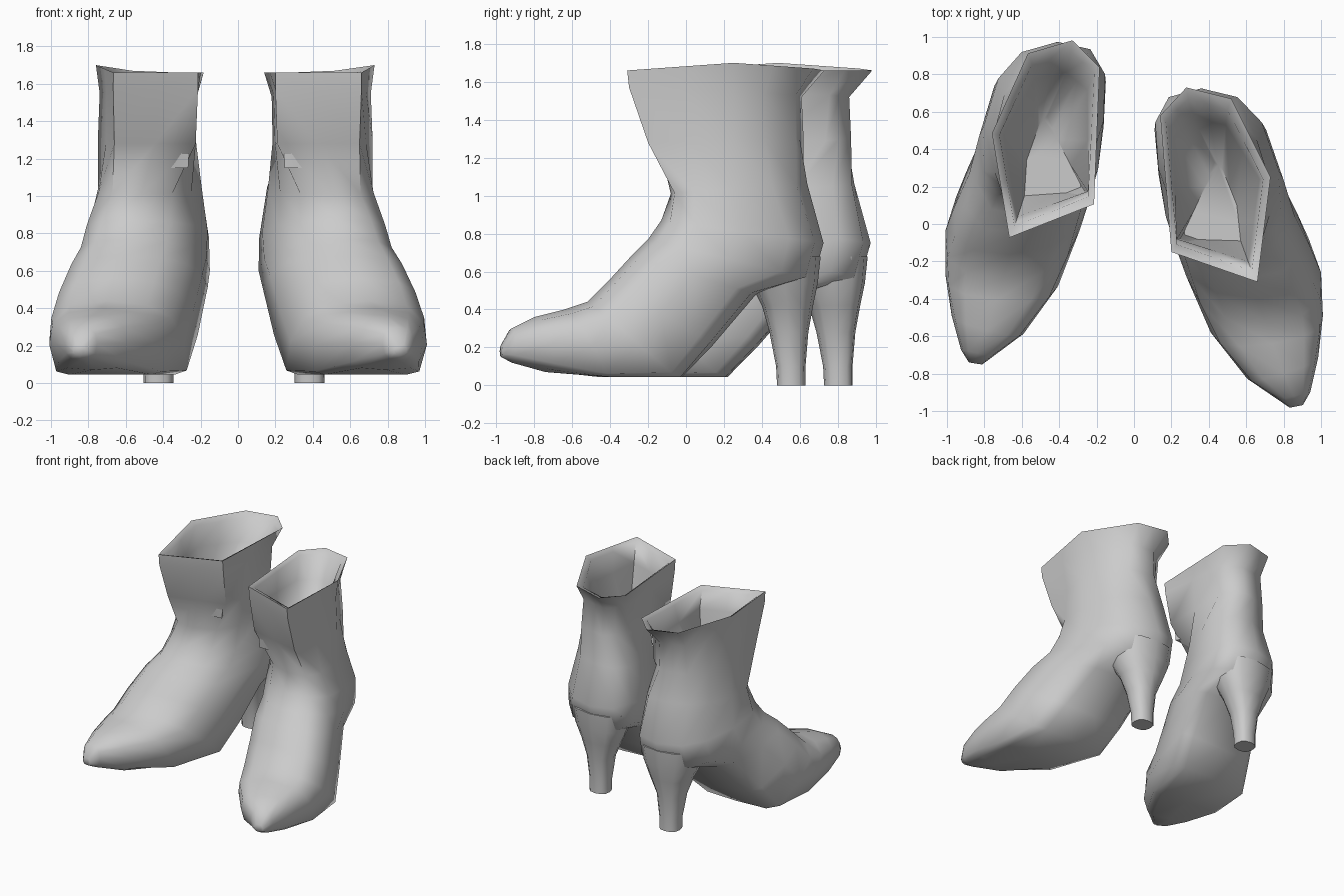
import bpy, bmesh, math
from mathutils import Matrix, Vector

if "Cube" in bpy.data.objects:
    bpy.data.objects.remove(bpy.data.objects["Cube"], do_unlink=True)

grey = bpy.data.materials.new("plain_grey")
grey.use_nodes = True
colour = (0.6, 0.6, 0.6, 1)
grey.diffuse_color = colour
grey.node_tree.nodes["Principled BSDF"].inputs["Base Color"].default_value = colour

# Six-cornered shaft outlines: outer front, side, back, then inner back, side, front
LINING = [
    [(.57, -.09, 1.15), (.55, .10, 1.15), (.47, .30, 1.15),
     (.43, .33, 1.15), (.38, .20, 1.15), (.25, -.08, 1.15)],
    [(.61, -.20, 1.50), (.67, .24, 1.50), (.49, .53, 1.48),
     (.32, .56, 1.48), (.21, .46, 1.48), (.23, -.08, 1.50)],
    [(.63, -.25, 1.64), (.69, .24, 1.67), (.50, .61, 1.64),
     (.29, .67, 1.64), (.17, .55, 1.64), (.23, -.11, 1.64)],
]
SHAFT = [
    [(.66, -.31, 1.66), (.73, .25, 1.70), (.52, .67, 1.67),
     (.28, .73, 1.66), (.14, .58, 1.66), (.20, -.15, 1.66)],
    [(.66, -.30, 1.57), (.71, .25, 1.55), (.52, .58, 1.53),
     (.32, .61, 1.52), (.18, .50, 1.53), (.20, -.14, 1.57)],
    [(.65, -.20, 1.28), (.72, .25, 1.29), (.54, .58, 1.30),
     (.32, .62, 1.30), (.185, .48, 1.29), (.21, -.09, 1.28)],
]
# Sections: front point, back point, half width, sideways skew, lower squareness
FOOT = [
    ((.50, -.08, 1.01), (.38, .64, 1.06), .28, -.12, .8),    # ankle
    ((.54, -.13, .87), (.36, .725, .75), .32, 0, .8),
    ((.57, -.20, .77), (.37, .67, .56), .33, 0, .7),         # heel cup
    ((.61, -.29, .68), (.42, .37, .48), .345, 0, .55),       # arch
    ((.66, -.40, .56), (.51, .14, .21), .36, 0, .45),
    ((.70, -.52, .44), (.58, -.02, .01), .36, .03, .45),     # ball
    ((.74, -.64, .40), (.68, -.43, .01), .30, .15, .45),
    ((.80, -.80, .36), (.79, -.74, .07), .19, .30, .55),
    ((.855, -.92, .30), (.86, -.92, .12), .085, .25, .8),
    ((.868, -.975, .21), (.868, -.975, .15), .035, .20, .8),  # toe tip
]
HEEL = [
    ((.42, .26, .68), (.37, .71, .68), .25, 0, .8),
    ((.40, .34, .54), (.37, .695, .54), .215, 0, .8),
    ((.39, .40, .42), (.37, .67, .42), .16, 0, .8),
    ((.39, .44, .28), (.38, .645, .28), .105, 0, .8),
    ((.385, .475, .10), (.38, .63, .10), .082, 0, .8),
    ((.385, .48, 0), (.38, .63, 0), .08, 0, .8),
]


def power(v, e):
    return math.copysign(abs(v) ** e, v)


def outline(corners):
    """Twelve points: each corner preceded by the middle of the edge before it."""
    pts = [Vector(c) for c in corners]
    return [p for k in range(6) for p in ((pts[k - 1] + pts[k]) / 2, pts[k])]


def oval(front, back, width, skew, lower):
    """Twelve points on a rounded section whose back half can be squarer."""
    f, b = Vector(front), Vector(back)
    ring = []
    for i in range(12):
        t = 2 * math.pi * i / 12
        e = .8 if math.cos(t) > -.01 else lower
        p = (f + b) / 2 + (f - b) / 2 * power(math.cos(t), e)
        ring.append(p + Vector((1, skew, 0)) * width * power(math.sin(t), e))
    return ring


def loft(name, sections, matrix, floor):
    bm = bmesh.new()
    rings = [[bm.verts.new(matrix @ Vector((p.x, p.y, max(p.z, floor)))) for p in s]
             for s in sections]
    for a, b in zip(rings, rings[1:]):
        for i in range(12):
            j = (i + 1) % 12
            bm.faces.new((a[i], a[j], b[j], b[i]))
    bm.faces.new(rings[0])
    bm.faces.new(rings[-1])
    bmesh.ops.recalc_face_normals(bm, faces=bm.faces)
    mesh = bpy.data.meshes.new(name)
    bm.to_mesh(mesh)
    bm.free()
    mesh.materials.append(grey)
    obj = bpy.data.objects.new(name, mesh)
    bpy.context.collection.objects.link(obj)
    bpy.ops.object.select_all(action='DESELECT')
    obj.select_set(True)
    bpy.context.view_layer.objects.active = obj
    bpy.ops.object.shade_smooth_by_angle(angle=math.radians(65))


upper = [outline(s) for s in LINING + SHAFT] + [oval(*s) for s in FOOT]
heel = [oval(*s) for s in HEEL]

# The second boot is mirrored, turned slightly and set further back
left = Matrix.Identity(4)
right = (Matrix.Translation((-.02, .264, 0)) @ Matrix.Rotation(.041, 4, 'Z')
         @ Matrix.Scale(-1, 4, (1, 0, 0)))
for side, matrix in (("left", left), ("right", right)):
    loft(side + "_boot_upper", upper, matrix, .045)
    loft(side + "_boot_heel", heel, matrix, 0)
